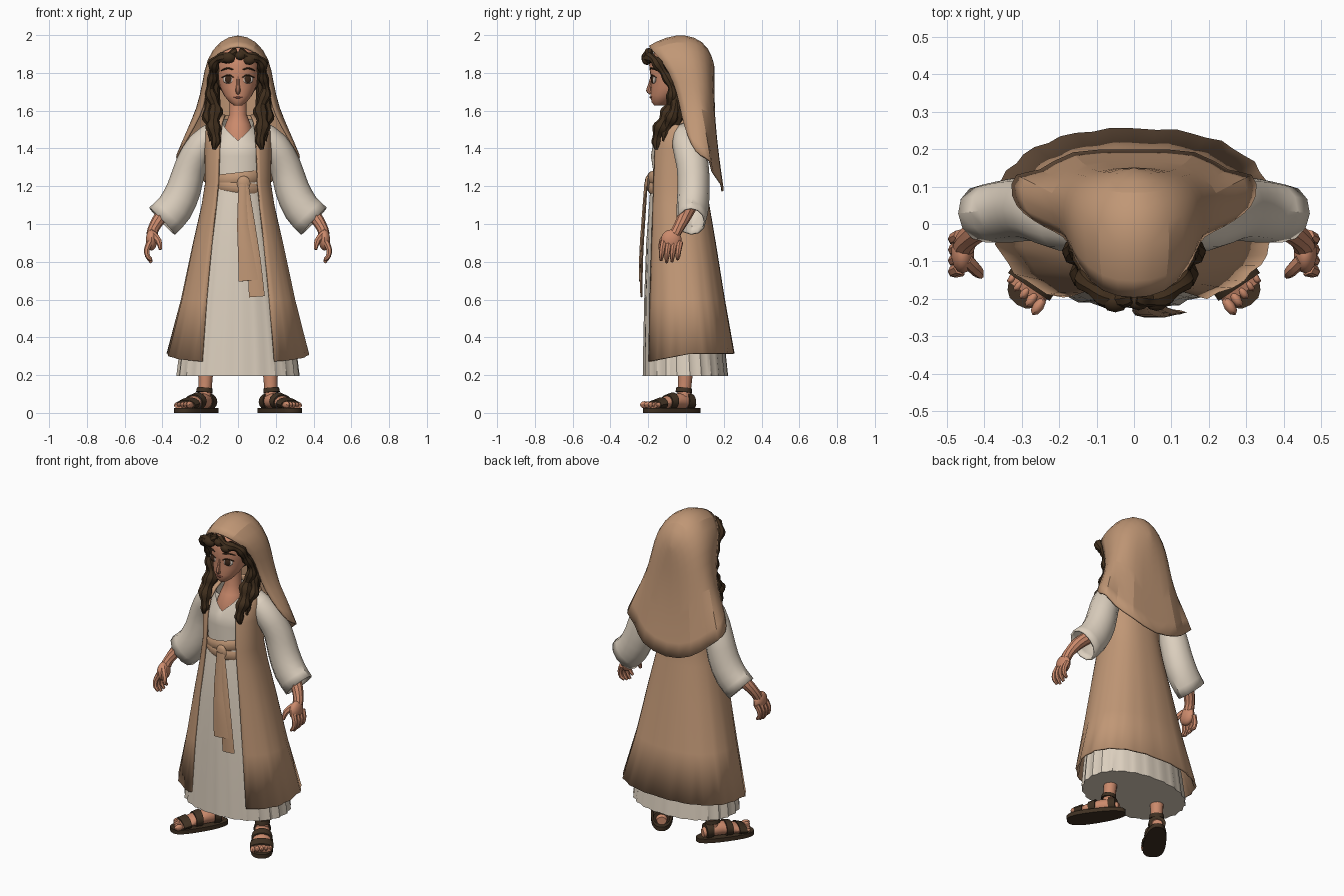
import bpy, bmesh, math
from mathutils import Vector, Matrix

def material(name, rgb):
    m = bpy.data.materials.new(name)
    m.diffuse_color = (*rgb, 1)
    return m

TAN = material("tan_cloth", (0.53, 0.31, 0.18))
CREAM = material("cream_linen", (0.72, 0.63, 0.52))
SKIN = material("skin", (0.60, 0.255, 0.15))
HAIR = material("dark_hair", (0.05, 0.027, 0.012))
LEATHER = material("sandal_leather", (0.05, 0.03, 0.016))
WHITE = material("eye_white", (0.72, 0.62, 0.54))
IRIS = material("eye_brown", (0.045, 0.02, 0.01))
LIP = material("lip", (0.42, 0.14, 0.095))

def finish(name, bm, mat, mirror=False, solid=0, subsurf=0):
    bmesh.ops.recalc_face_normals(bm, faces=bm.faces[:])
    me = bpy.data.meshes.new(name)
    bm.to_mesh(me)
    bm.free()
    me.materials.append(mat)
    ob = bpy.data.objects.new(name, me)
    bpy.context.collection.objects.link(ob)
    if mirror:
        ob.modifiers.new("mirror", 'MIRROR')
    if subsurf:
        ob.modifiers.new("subsurf", 'SUBSURF').levels = subsurf
        ob.modifiers["subsurf"].render_levels = subsurf
    if solid:
        s = ob.modifiers.new("solid", 'SOLIDIFY')
        s.thickness, s.offset = solid, 0
    return ob

def loft(name, rings, mat, closed=True, caps=(True, True), **kw):
    bm = bmesh.new()
    vs = [[bm.verts.new(p) for p in r] for r in rings]
    n = len(vs[0])
    for a, b in zip(vs, vs[1:]):
        for i in range(n if closed else n - 1):
            j = (i + 1) % n
            bm.faces.new((a[i], a[j], b[j], b[i]))
    if closed and caps[0]:
        bm.faces.new(vs[0])
    if closed and caps[1]:
        bm.faces.new(vs[-1])
    bmesh.ops.remove_doubles(bm, verts=bm.verts[:], dist=1e-5)
    return finish(name, bm, mat, **kw)

def smooth_path(pts, k):
    """Spline through points holding x, y, z and two radii."""
    p = [Vector(q if len(q) == 5 else (*q, q[3])) for q in pts]
    p = [p[0] * 2 - p[1]] + p + [p[-1] * 2 - p[-2]]
    out = []
    for i in range(1, len(p) - 2):
        for s in range(k):
            t = s / k
            a, b, c, d = p[i - 1:i + 3]
            out.append(0.5 * (2 * b + (c - a) * t + (2 * a - 5 * b + 4 * c - d) * t * t
                              + (3 * b - a - 3 * c + d) * t ** 3))
    return out + [p[-2]]

def tube(name, pts, mat, n=8, k=3, lumps=0, **kw):
    path = smooth_path(pts, k)
    pos = [Vector(q[:3]) for q in path]
    rings = []
    for i, q in enumerate(path):
        t = (pos[min(i + 1, len(pos) - 1)] - pos[max(i - 1, 0)]).normalized()
        side = t.cross(Vector((0, 1, 0))).normalized()
        up = side.cross(t)
        w = 1 + lumps * math.sin(i * 1.2)
        c = pos[i] + side * lumps * 0.04 * math.cos(i * 0.6)
        rings.append([c + side * q[3] * w * math.cos(a) + up * q[4] * w * math.sin(a)
                      for a in (2 * math.pi * j / n for j in range(n))])
    return loft(name, rings, mat, **kw)

def blob(name, loc, size, mat, rot=0, seg=14, **kw):
    bm = bmesh.new()
    mx = Matrix.Translation(loc) @ Matrix.Rotation(rot, 4, 'Z') @ Matrix.Diagonal((*size, 1))
    bmesh.ops.create_uvsphere(bm, u_segments=seg, v_segments=seg // 2 + 2, radius=1, matrix=mx)
    return finish(name, bm, mat, **kw)

def oval(z, rx, yf, yb, angles, p=1.0, wave=0, lobes=0):
    """Horizontal ring; angle 0 faces front."""
    cy, ry, out = (yf + yb) / 2, (yb - yf) / 2, []
    for a in angles:
        s, c = math.sin(a), math.cos(a)
        w = 1 + wave * math.sin(lobes * a)
        out.append((rx * w * math.copysign(abs(s) ** p, s),
                    cy - ry * w * math.copysign(abs(c) ** p, c), z))
    return out

def around(n):
    return [2 * math.pi * i / n for i in range(n)]

# Long dress with gathered hem and V neckline
full = around(72)
rows = [(0.195, .322, -.226, .22, .02), (0.34, .305, -.224, .205, .018), (0.6, .265, -.22, .175, .012),
        (0.9, .21, -.21, .135, .008), (1.18, .15, -.19, .08, 0), (1.27, .145, -.172, .08, 0),
        (1.36, .15, -.186, .08, 0), (1.42, .15, -.175, .08, 0)]
rings = [oval(z, rx, f, b, full, .92, w, 24) for z, rx, f, b, w in rows]
neck = oval(0, .088, -.157, .05, full)
rings.append([(x, y, 1.442 + .115 * min(1, min(a, 2 * math.pi - a) / 1.5))
              for (x, y, _), a in zip(neck, full)])
loft("dress", rings, CREAM, caps=(True, False))

# Open sleeveless coat: each row stops at its own front opening
coat = []
for z, rx, f, b, opening in [(.268, .37, -.215, .25, .19), (.6, .295, -.212, .2, .165),
                             (.9, .232, -.203, .152, .137), (1.1, .187, -.196, .118, .115),
                             (1.22, .168, -.19, .1, .103), (1.4, .172, -.178, .1, .097),
                             (1.49, .168, -.155, .098, .09), (1.54, .14, -.115, .088, .082),
                             (1.575, .1, -.075, .07, .068)]:
    a0 = math.asin((opening / rx) ** (1 / .85))
    angles = [a0 + (2 * math.pi - 2 * a0) * i / 44 for i in range(45)]
    ring = oval(z, rx, f, b, angles, .85, .018 * max(0, 1.1 - z), 18)
    lift = .045 if z < .3 else 0
    coat.append([(x, y, h + lift * min(1, max(0, 2 * (y - f) / (b - f)))) for x, y, h in ring])
loft("coat", coat, TAN, closed=False, solid=.012)

# Sleeves, forearms and hands
tube("sleeve", [(.11, 0, 1.50, .05, .06), (.19, .01, 1.42, .072, .078), (.25, .035, 1.31, .078, .08),
                (.285, .04, 1.19, .086, .08), (.335, .035, 1.085, .092, .08), (.402, .028, 1.015, .094, .072)],
     CREAM, n=12, k=2, mirror=True, solid=.01, caps=(False, False))
tube("forearm", [(.34, .025, 1.1, .038), (.41, -.01, 1.035, .035), (.445, -.04, .98, .03),
                 (.455, -.06, .945, .03)], SKIN, n=10, mirror=True)
blob("palm", (.458, -.078, .915), (.031, .055, .056), SKIN, mirror=True)
for i in range(4):
    y = -.118 + i * .029
    tip = .792 + abs(i - 1.3) * .013
    tube(f"finger_{i}", [(.466, y, .905, .017), (.482, y - .008, .865, .0155),
                         (.478, y - .012, .83, .0135), (.458, y - .014, tip, .008)],
         SKIN, n=7, k=2, mirror=True)
tube("thumb", [(.448, -.095, .945, .019), (.42, -.125, .91, .017), (.41, -.138, .865, .009)],
     SKIN, n=7, k=2, mirror=True)

# Neck, chest and head
ang = around(28)
loft("neck", [oval(*r, ang) for r in [(1.40, .085, -.15, .03), (1.48, .082, -.148, .03), (1.53, .066, -.118, .01),
                                      (1.58, .046, -.098, .0), (1.70, .046, -.1, 0)]], SKIN)
loft("head", [oval(*r, ang) for r in [(1.628, .022, -.168, -.11), (1.645, .046, -.182, -.08), (1.68, .074, -.188, -.03),
                                      (1.72, .093, -.185, .02), (1.78, .109, -.188, .06), (1.84, .113, -.195, .08),
                                      (1.90, .1, -.175, .07), (1.95, .06, -.12, .03)]], SKIN)
tube("nose", [(0, -.18, 1.785, .007), (0, -.192, 1.735, .009), (0, -.198, 1.708, .013), (0, -.186, 1.692, .01)], SKIN)
tube("mouth", [(-.027, -.18, 1.675, .002), (0, -.188, 1.67, .006), (.027, -.18, 1.675, .002)], LIP, n=6)
blob("eye", (.053, -.171, 1.765), (.029, .009, .022), WHITE, rot=.32, mirror=True)
blob("iris", (.052, -.176, 1.766), (.019, .008, .021), IRIS, rot=.32, mirror=True)
tube("upper_lid", [(.022, -.185, 1.775, .002), (.05, -.183, 1.789, .004), (.086, -.157, 1.775, .002)],
     HAIR, n=6, mirror=True)
tube("eyebrow", [(.026, -.19, 1.817, .003), (.055, -.183, 1.825, .005), (.09, -.155, 1.812, .002)],
     HAIR, n=6, mirror=True)

# Hair: cap, side masses and curly locks
blob("hair_cap", (0, -.025, 1.822), (.14, .14, .15), HAIR, seg=20)
tube("side_hair", [(.115, -.05, 1.87, .035), (.132, -.04, 1.75, .036), (.135, -.035, 1.63, .042),
                   (.13, -.06, 1.53, .035)], HAIR, mirror=True)
tube("long_lock", [(.005, -.195, 1.905, .018), (.06, -.2, 1.892, .026), (.112, -.165, 1.86, .027),
                   (.138, -.115, 1.80, .025), (.14, -.075, 1.72, .024), (.13, -.08, 1.63, .032),
                   (.122, -.115, 1.55, .036), (.126, -.15, 1.47, .032), (.122, -.158, 1.395, .012)],
     HAIR, k=5, lumps=.22, mirror=True)
tube("outer_lock", [(.135, -.06, 1.76, .018), (.145, -.05, 1.68, .024), (.15, -.065, 1.59, .03),
                    (.145, -.1, 1.51, .028), (.138, -.12, 1.44, .01)], HAIR, k=5, lumps=.22, mirror=True)
for i, (x, z, r) in enumerate([(-.05, 1.88, .03), (.012, 1.892, .024), (.06, 1.868, .026)]):
    blob(f"forehead_curl_{i}", (x, -.207, z), (r * 1.25, r, r), HAIR, seg=10)

# Head veil: half arches from the face rim to the back seam, with folds at the lower back
arches = [
    [(0, -.198, 1.945), (.08, -.185, 1.925), (.142, -.12, 1.855), (.165, -.06, 1.75), (.18, -.03, 1.62), (.23, -.01, 1.52), (.295, .03, 1.41)],
    [(0, -.11, 1.995), (.095, -.1, 1.965), (.163, -.04, 1.87), (.18, 0, 1.76), (.21, .03, 1.62), (.27, .05, 1.5), (.325, .07, 1.36)],
    [(0, -.01, 2.012), (.095, .01, 1.975), (.165, .04, 1.87), (.182, .06, 1.75), (.215, .085, 1.6), (.275, .115, 1.47), (.325, .14, 1.34)],
    [(0, .085, 1.975), (.075, .09, 1.945), (.135, .1, 1.85), (.16, .11, 1.74), (.19, .108, 1.6), (.225, .115, 1.44), (.25, .125, 1.28)],
    [(0, .135, 1.9), (.05, .135, 1.87), (.09, .137, 1.8), (.11, .14, 1.7), (.135, .155, 1.55), (.16, .175, 1.38), (.18, .2, 1.21)],
    [(0, .15, 1.81), (0, .15, 1.78), (0, .15, 1.7), (0, .148, 1.6), (0, .15, 1.47), (0, .165, 1.32), (0, .19, 1.155)]]
loft("veil", arches, TAN, closed=False, mirror=True, subsurf=1, solid=.012)

# Sash wraps, knot and hanging tails
for i, tilt in enumerate((.008, -.012)):
    wrap = []
    for k in range(9):
        a = -1.3 + k * .325
        wrap.append((.142 * math.sin(a), -.05 - .146 * math.cos(a), 1.242 - i * .045 + tilt * math.sin(a) * 2, .031, .011))
    tube(f"sash_wrap_{i}", wrap, TAN, n=6, k=1)
blob("sash_knot", (.03, -.205, 1.215), (.036, .014, .04), TAN, seg=8)
tube("sash_tail_long", [(.035, -.21, 1.21, .02, .008), (.06, -.224, 1.0, .03, .008), (.085, -.235, .8, .036, .008),
                        (.1, -.236, .615, .042, .007)], TAN, n=6, k=2)
tube("sash_tail_short", [(.025, -.214, 1.21, .022, .008), (.025, -.23, 1.0, .03, .008), (.04, -.24, .85, .04, .008),
                         (.055, -.244, .7, .052, .007)], TAN, n=6, k=2)

# Feet and sandals, turned outward; toes point along local -y
TURN = math.radians(34)
PLACE = Matrix.Translation((.217, -.073, 0)) @ Matrix.Rotation(TURN, 4, 'Z')
FOOT = [(.135, .028, .07), (.09, .042, .105), (.03, .046, .105), (-.04, .052, .088), (-.09, .06, .066), (-.135, .058, .052)]

def foot_ring(y, w, top, grow=0):
    mid, h = (top + .022) / 2, (top - .022) / 2
    return [PLACE @ Vector(((w + grow) * math.cos(a), y, mid + (h + grow) * math.sin(a))) for a in around(14)]

loft("foot", [foot_ring(*r) for r in FOOT], SKIN, mirror=True)
for i in range(5):
    x = -.05 + i * .025
    size = .019 - i * .0017
    blob(f"toe_{i}", PLACE @ Vector((x, -.143 + i * .006, .043)), (size * .8, size * 1.5, size), SKIN,
         rot=TURN, seg=8, mirror=True)
for label, y0, y1, w, t0, t1 in [("toe", -.115, -.07, .06, .06, .076), ("instep", -.035, .005, .052, .09, .102),
                                 ("heel", .08, .12, .042, .108, .095)]:
    loft(label + "_strap", [foot_ring(y0, w, t0, .007), foot_ring(y1, w, t1, .007)], LEATHER, mirror=True)
outline = []
for a in around(24):
    s, c = math.sin(a), math.cos(a)
    outline.append((math.copysign(abs(s) ** .75, s) * (.063 + .01 * c), -.172 * math.copysign(abs(c) ** .8, c)))
loft("sole", [[PLACE @ Vector((x, y, z)) for x, y in outline] for z in (0, .025)], LEATHER, mirror=True)
tube("lower_leg", [(.178, -.012, .06, .037), (.174, -.008, .13, .035), (.17, 0, .26, .043)], SKIN, n=12, mirror=True)
tube("ankle_strap", [(.178, -.012, .108, .044), (.176, -.01, .132, .041)], LEATHER, n=12, k=1, mirror=True)

# Smooth shading with crisp edges
for ob in bpy.context.scene.objects:
    ob.select_set(True)
    bpy.context.view_layer.objects.active = ob
bpy.ops.object.shade_smooth_by_angle(angle=math.radians(35))
